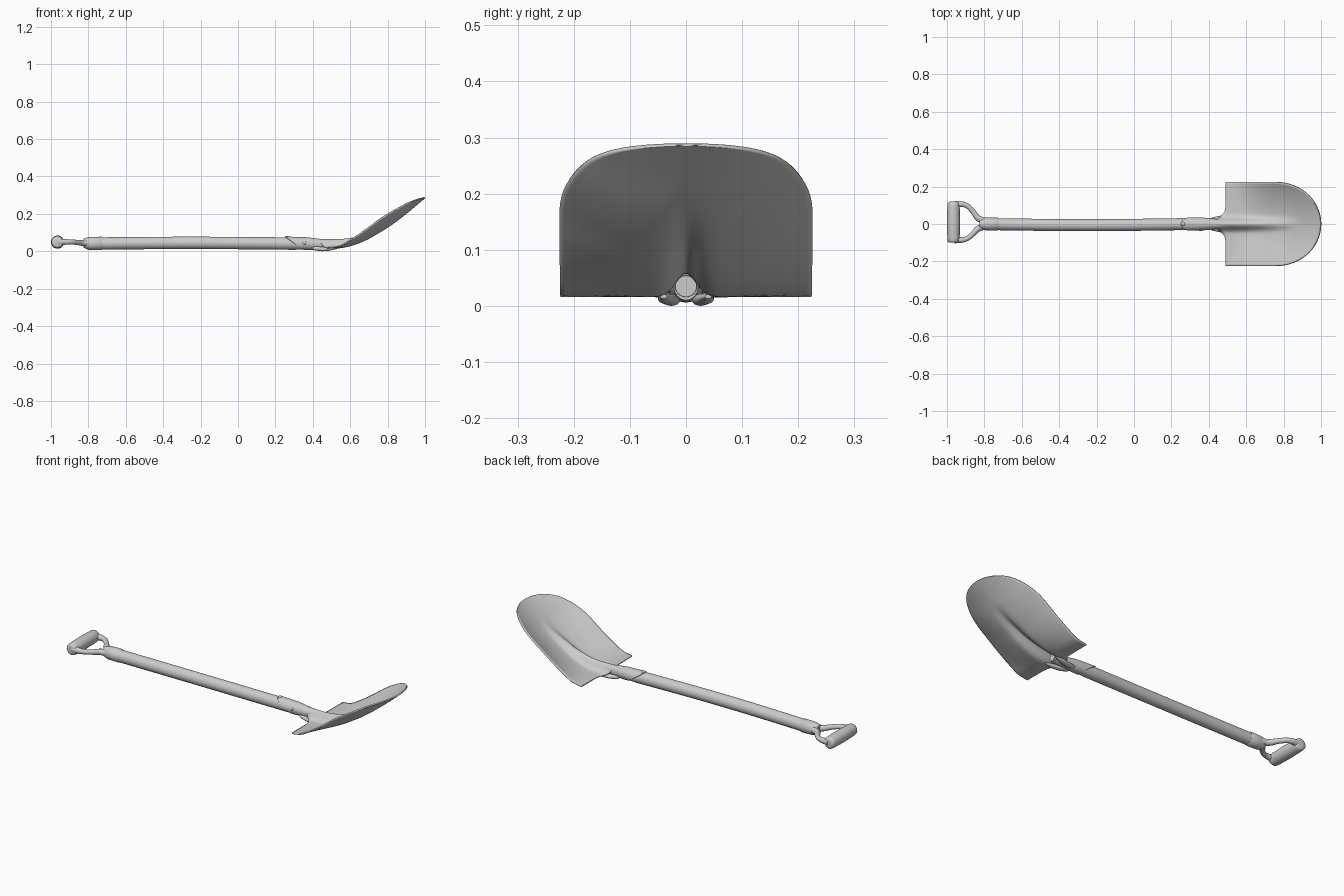
import bpy, bmesh, math
from mathutils import Matrix, Vector

if "Cube" in bpy.data.objects:
    bpy.data.objects.remove(bpy.data.objects["Cube"])


def curve_value(points, x):
    """Smooth cubic interpolation through (x, value) points."""
    n = len(points)
    slope = []
    for i in range(n):
        a, b = points[max(i - 1, 0)], points[min(i + 1, n - 1)]
        slope.append((b[1] - a[1]) / (b[0] - a[0]))
    if x <= points[0][0]:
        return points[0][1]
    for i in range(n - 1):
        (x0, y0), (x1, y1) = points[i], points[i + 1]
        if x <= x1:
            h = x1 - x0
            t = (x - x0) / h
            return (y0 * (1 + 2 * t) * (1 - t) ** 2 + slope[i] * h * t * (1 - t) ** 2
                    + y1 * t * t * (3 - 2 * t) + slope[i + 1] * h * t * t * (t - 1))
    return points[-1][1]


def finish(name, bm, angle=40):
    bmesh.ops.recalc_face_normals(bm, faces=bm.faces)
    me = bpy.data.meshes.new(name)
    bm.to_mesh(me)
    bm.free()
    ob = bpy.data.objects.new(name, me)
    bpy.context.collection.objects.link(ob)
    bpy.ops.object.select_all(action='DESELECT')
    ob.select_set(True)
    bpy.context.view_layer.objects.active = ob
    bpy.ops.object.shade_smooth_by_angle(angle=math.radians(angle))
    return ob


def loft(name, stations, shear=0.0, matrix=None, sides=28):
    """Elliptical rings (x, y, z, ry, rz) along x; shear slants the first ring."""
    bm = bmesh.new()
    rings = []
    for k, (x, y, z, ry, rz) in enumerate(stations):
        ring = []
        for i in range(sides):
            a = 2 * math.pi * i / sides
            dx = -shear * math.sin(a) if k < 2 else 0
            ring.append(bm.verts.new((x + dx, y + ry * math.cos(a), z + rz * math.sin(a))))
        rings.append(ring)
    for r0, r1 in zip(rings, rings[1:]):
        for i in range(sides):
            j = (i + 1) % sides
            bm.faces.new((r0[i], r0[j], r1[j], r1[i]))
    bm.faces.new(rings[0])
    bm.faces.new(rings[-1])
    if matrix:
        bmesh.ops.transform(bm, matrix=matrix, verts=bm.verts)
    return finish(name, bm)


# Wooden shaft, bowed very slightly and tapered inside the socket
shaft = []
for i in range(25):
    x = -0.80 + 1.1 * i / 24
    bow = math.sin(math.pi * i / 24)
    shaft.append((x, -0.006 * bow, 0.041 + 0.004 * bow, 0.032, 0.033))
shaft += [(0.40, 0, 0.04, 0.027, 0.027), (0.52, 0, 0.035, 0.019, 0.019)]
loft("shaft", shaft)

# Steel socket with slanted mouth, narrowing into the blade neck
loft("socket", [(0.30, 0, 0.043, 0.033, 0.033), (0.302, 0, 0.043, 0.036, 0.036),
                (0.37, 0, 0.041, 0.034, 0.034), (0.41, 0, 0.039, 0.030, 0.031),
                (0.45, 0, 0.037, 0.026, 0.028), (0.51, 0, 0.036, 0.022, 0.026)], shear=0.05)

# Folded steel lips beneath the neck
for side, tag in ((1, "left"), (-1, "right")):
    loft("neck_lip_" + tag, [(0.39, side * 0.018, 0.020, 0.003, 0.003),
                             (0.41, side * 0.020, 0.016, 0.012, 0.011),
                             (0.45, side * 0.026, 0.0115, 0.016, 0.0115),
                             (0.49, side * 0.034, 0.013, 0.016, 0.010),
                             (0.53, side * 0.040, 0.017, 0.006, 0.004)], sides=16)

# Rivets through the socket
for name, loc, rot in (("rivet_top", (0.262, 0, 0.078), (0, 0, 0)),
                       ("rivet_side", (0.355, -0.033, 0.046), (math.pi / 2, 0, 0))):
    bm = bmesh.new()
    bmesh.ops.create_uvsphere(bm, u_segments=14, v_segments=8, radius=0.01)
    bmesh.ops.scale(bm, vec=(1, 1, 0.5), verts=bm.verts)
    ob = finish(name, bm)
    ob.location, ob.rotation_euler = loc, rot

# Collar at the handle end of the shaft
loft("handle_collar", [(-0.825, 0, 0.044, 0.022, 0.024), (-0.81, 0, 0.043, 0.030, 0.031),
                       (-0.79, 0, 0.042, 0.034, 0.035), (-0.73, 0, 0.042, 0.035, 0.036),
                       (-0.725, 0, 0.042, 0.032, 0.033)])

# Rounded cross grip
grip = [(0.11 * s, 0, 0, r, r) for s, r in ((-1, 0.018), (-0.98, 0.026), (-0.93, 0.031),
        (-0.8, 0.033), (0, 0.035), (0.8, 0.033), (0.93, 0.031), (0.98, 0.026), (1, 0.018))]
loft("grip", grip, matrix=Matrix.Translation((-0.965, 0.01, 0.049)) @ Matrix.Rotation(math.pi / 2, 4, 'Z'))

# Forked arms joining collar to grip
for side, tag in ((1, "left"), (-1, "right")):
    cu = bpy.data.curves.new("yoke_arm_" + tag, 'CURVE')
    cu.dimensions = '3D'
    cu.bevel_depth = 0.015
    cu.bevel_resolution = 4
    cu.resolution_u = 8
    cu.use_fill_caps = True
    path = [(-0.79, 0.014, 0.044, 1.2), (-0.83, 0.026, 0.045, 1.1), (-0.865, 0.064, 0.048, 0.9),
            (-0.90, 0.091, 0.050, 0.9), (-0.96, 0.096, 0.050, 1.2)]
    sp = cu.splines.new('BEZIER')
    sp.bezier_points.add(len(path) - 1)
    for bp, (x, y, z, r) in zip(sp.bezier_points, path):
        bp.co = (x, side * y + 0.01 * min(1, y / 0.09), z)
        bp.handle_left_type = bp.handle_right_type = 'AUTO'
        bp.radius = r
    ob = bpy.data.objects.new("yoke_arm_" + tag, cu)
    bpy.context.collection.objects.link(ob)
    bpy.ops.object.select_all(action='DESELECT')
    ob.select_set(True)
    bpy.context.view_layer.objects.active = ob
    bpy.ops.object.convert(target='MESH')
    bpy.ops.object.shade_smooth_by_angle(angle=math.radians(40))

# Dished blade: spine profile, raised sides and a pressed central ridge
SPINE = [(0.49, 0.019), (0.55, 0.019), (0.60, 0.028), (0.65, 0.044), (0.70, 0.066),
         (0.75, 0.095), (0.80, 0.126), (0.86, 0.170), (0.93, 0.230), (1.0, 0.288)]
DISH = [(0.49, 0.0), (0.55, 0.012), (0.60, 0.032), (0.70, 0.062), (0.80, 0.075), (1.0, 0.075)]
RIDGE = [(0.49, 0.044), (0.60, 0.040), (0.70, 0.030), (0.80, 0.014), (0.90, 0.0), (1.0, 0.0)]

bm = bmesh.new()
xs = [0.49 + 0.26 * i / 18 for i in range(18)]
xs += [0.75 + 0.249 * math.sin(math.pi / 2 * i / 24) for i in range(25)]
cols = 72
grid = []
for x in xs:
    bulge = max(0.0, (x - 0.75) / 0.249)
    w = 0.224 * math.sqrt(max(0.0, 1 - bulge ** 2.1))
    row = []
    for j in range(cols + 1):
        v = 2 * j / cols - 1
        y = w * v * (0.45 + 0.55 * abs(v))
        z = (curve_value(SPINE, x) + curve_value(DISH, x) * (y / 0.224) ** 2
             + curve_value(RIDGE, x) * math.exp(-(y / 0.027) ** 2))
        # rear edge sweeps back into the neck
        back = 0.06 * max(0, 1 - (x - 0.49) / 0.12) ** 2 * math.exp(-(y / 0.045) ** 2)
        row.append(bm.verts.new((x - back, y, z)))
    grid.append(row)
for r0, r1 in zip(grid, grid[1:]):
    for j in range(cols):
        bm.faces.new((r0[j], r1[j], r1[j + 1], r0[j + 1]))
bmesh.ops.remove_doubles(bm, verts=bm.verts, dist=0.0002)
blade = finish("blade", bm, 50)
mod = blade.modifiers.new("thickness", 'SOLIDIFY')
mod.thickness = 0.007
mod.offset = 0
